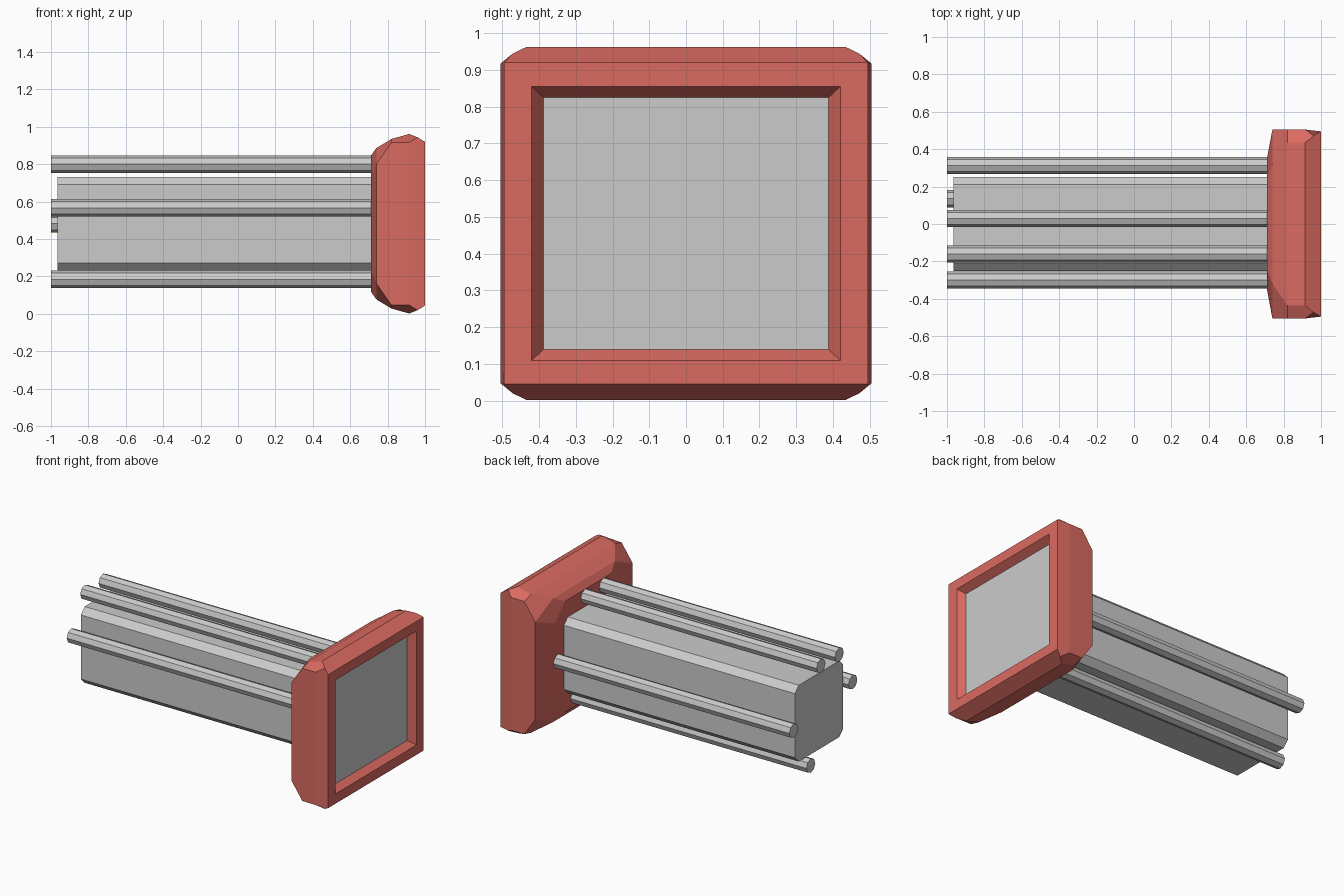
import bpy, bmesh

if "Cube" in bpy.data.objects:
    bpy.data.objects.remove(bpy.data.objects["Cube"])

ZC = 0.482  # height of the central axis


def finish(bm, name, mat=None):
    bmesh.ops.recalc_face_normals(bm, faces=bm.faces)
    me = bpy.data.meshes.new(name)
    bm.to_mesh(me)
    bm.free()
    ob = bpy.data.objects.new(name, me)
    bpy.context.collection.objects.link(ob)
    if mat:
        me.materials.append(mat)
    return ob


def octagon(x, ys, zs, yt, zt):
    """Chamfered rectangle: sides reach (ys, zs), top and bottom reach (yt, zt)."""
    pts = [(ys, -zs), (ys, zs), (yt, zt), (-yt, zt),
           (-ys, zs), (-ys, -zs), (-yt, -zt), (yt, -zt)]
    return [(x, y, ZC + z) for y, z in pts]


def rect(x, y, z):
    """Corners in the same order as the octagon chamfers."""
    return [(x, y, ZC + z), (x, -y, ZC + z), (x, -y, ZC - z), (x, y, ZC - z)]


def bridge(bm, a, b, skip=()):
    n = len(a)
    for i in range(n):
        if i not in skip:
            j = (i + 1) % n
            bm.faces.new((a[i], a[j], b[j], b[i]))


red = bpy.data.materials.new("red")
red.diffuse_color = (0.70, 0.145, 0.12, 1)
red.use_nodes = True
red.node_tree.nodes["Principled BSDF"].inputs["Base Color"].default_value = red.diffuse_color

# Red head: faceted housing with a recessed front opening
bm = bmesh.new()
def add(pts):
    return [bm.verts.new(p) for p in pts]

loops = [add(octagon(*s)) for s in (
    (0.71, 0.345, 0.26, 0.24, 0.363),
    (0.74, 0.505, 0.32, 0.32, 0.405),
    (0.82, 0.505, 0.435, 0.435, 0.453),
    (0.915, 0.505, 0.435, 0.435, 0.48))]
tips = add(rect(0.96, 0.472, 0.462))
rim = add(rect(1.0, 0.495, 0.4375))
opening = add(rect(1.0, 0.42, 0.373))
inner = add(rect(0.955, 0.388, 0.343))

bm.faces.new(loops[0])
bridge(bm, loops[0], loops[1])
bridge(bm, loops[1], loops[2])
bridge(bm, loops[2], loops[3], skip=(1, 3, 5, 7))
a, b = loops[2], loops[3]
for k in range(4):
    i, j, m = 2 * k + 1, (2 * k + 2) % 8, (2 * k + 3) % 8
    n = (k + 1) % 4
    bm.faces.new((a[i], a[j], b[j], tips[k], b[i]))                    # corner chamfer
    bm.faces.new((b[j], b[m], tips[n], rim[n], rim[k], tips[k]))       # front bevel
bridge(bm, rim, opening)
bridge(bm, opening, inner)
finish(bm, "head_housing", red)

# Grey panel inside the opening
bm = bmesh.new()
bm.faces.new(add(rect(0.955, 0.388, 0.343)))
finish(bm, "front_panel")

# Central beam with chamfered edges
bm = bmesh.new()
ends = [add(octagon(x, 0.25, 0.21, 0.21, 0.25)) for x in (-0.965, 0.72)]
bridge(bm, *ends)
for e in ends:
    bm.faces.new(e)
finish(bm, "central_beam")

# Eight-sided rods around the beam
for n, (y, z) in enumerate([(0.03, 0.80), (-0.16, 0.80), (-0.30, 0.567),
                            (0.312, 0.482), (0.135, 0.185)], 1):
    bpy.ops.mesh.primitive_cylinder_add(vertices=8, radius=0.046, depth=1.73,
                                        location=(-0.135, y, z),
                                        rotation=(0, 1.570796, 0))
    bpy.context.object.name = f"rod_{n}"
